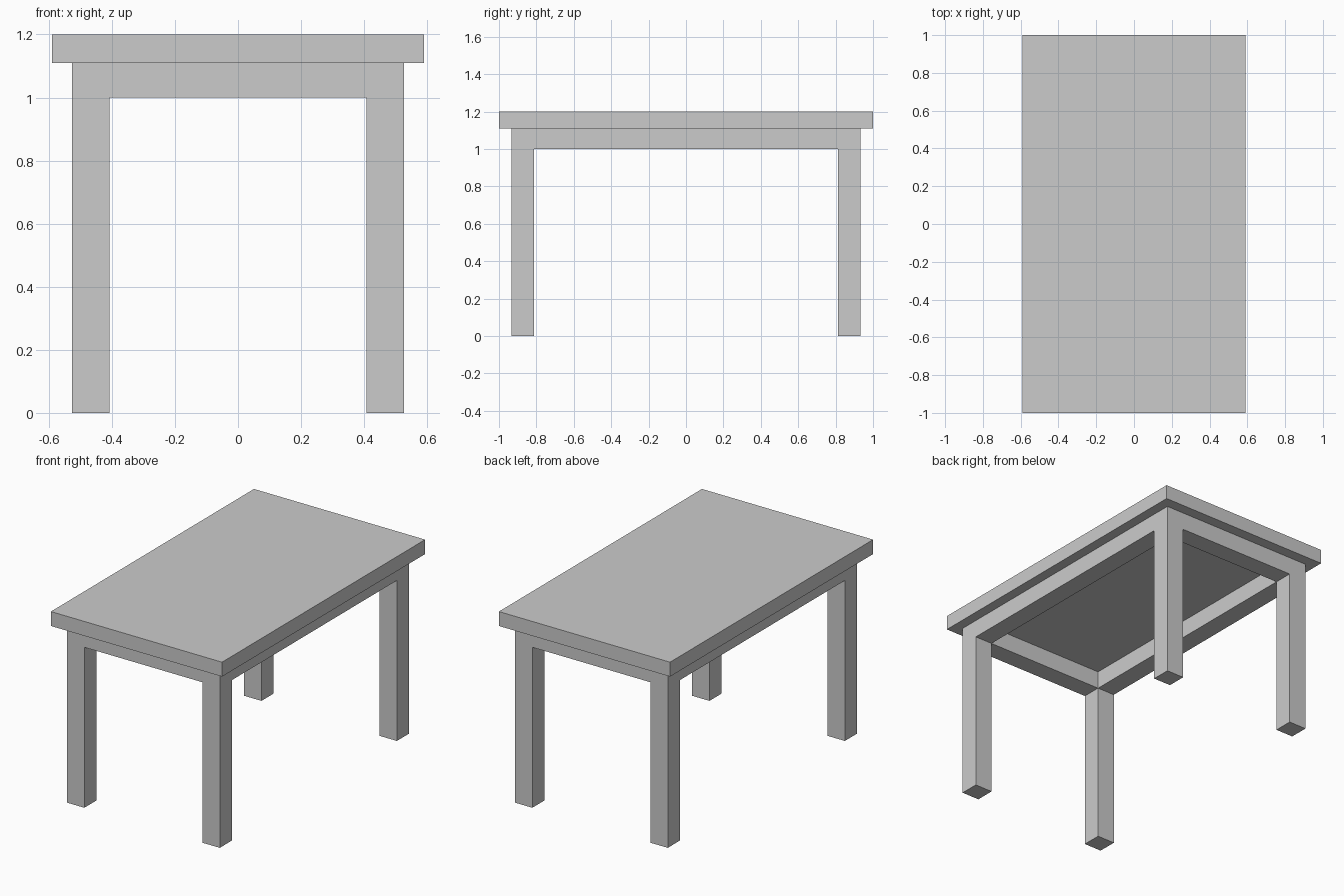
import bpy
import bmesh

cube = bpy.data.objects.get("Cube")
if cube:
    bpy.data.objects.remove(cube, do_unlink=True)

# Main dimensions
TOP_X, TOP_Y = 0.59, 1.0
BASE_X, BASE_Y = 0.527, 0.932
LEG = 0.12
APRON_Z, TOP_Z, HEIGHT = 1.0, 1.11, 1.2

grey = bpy.data.materials.new("plain_grey")
grey.use_nodes = True
COLOUR = (0.6, 0.6, 0.6, 1)
grey.diffuse_color = COLOUR
grey.node_tree.nodes["Principled BSDF"].inputs["Base Color"].default_value = COLOUR


def add_object(name, bm):
    bmesh.ops.recalc_face_normals(bm, faces=bm.faces)
    mesh = bpy.data.meshes.new(name)
    bm.to_mesh(mesh)
    bm.free()
    mesh.materials.append(grey)
    obj = bpy.data.objects.new(name, mesh)
    bpy.context.collection.objects.link(obj)


def extrude_to(bm, faces, z):
    """Extrude the faces straight up or down to height z; return the new caps."""
    result = bmesh.ops.extrude_face_region(bm, geom=faces)
    for item in result["geom"]:
        if isinstance(item, bmesh.types.BMVert):
            item.co.z = z
    bmesh.ops.delete(bm, geom=faces, context="FACES")
    return [f for f in result["geom"] if isinstance(f, bmesh.types.BMFace)]


# Tabletop: one flat slab
bm = bmesh.new()
bmesh.ops.create_cube(bm, size=2)
for v in bm.verts:
    v.co.x *= TOP_X
    v.co.y *= TOP_Y
    v.co.z = HEIGHT if v.co.z > 0 else TOP_Z
add_object("tabletop", bm)

# Base: a frame of eight cells, with the corner cells drawn down into legs
bm = bmesh.new()
xs = (-BASE_X, LEG - BASE_X, BASE_X - LEG, BASE_X)
ys = (-BASE_Y, LEG - BASE_Y, BASE_Y - LEG, BASE_Y)
grid = [[bm.verts.new((x, y, TOP_Z)) for y in ys] for x in xs]
cells = {}
for i in range(3):
    for j in range(3):
        if (i, j) != (1, 1):
            cells[i, j] = bm.faces.new((grid[i][j], grid[i + 1][j],
                                        grid[i + 1][j + 1], grid[i][j + 1]))
caps = extrude_to(bm, list(cells.values()), APRON_Z)
corners = []
for f in caps:
    c = f.calc_center_median()
    if abs(c.x) > BASE_X - LEG and abs(c.y) > BASE_Y - LEG:
        corners.append(f)
extrude_to(bm, corners, 0)
add_object("apron_and_legs", bm)
